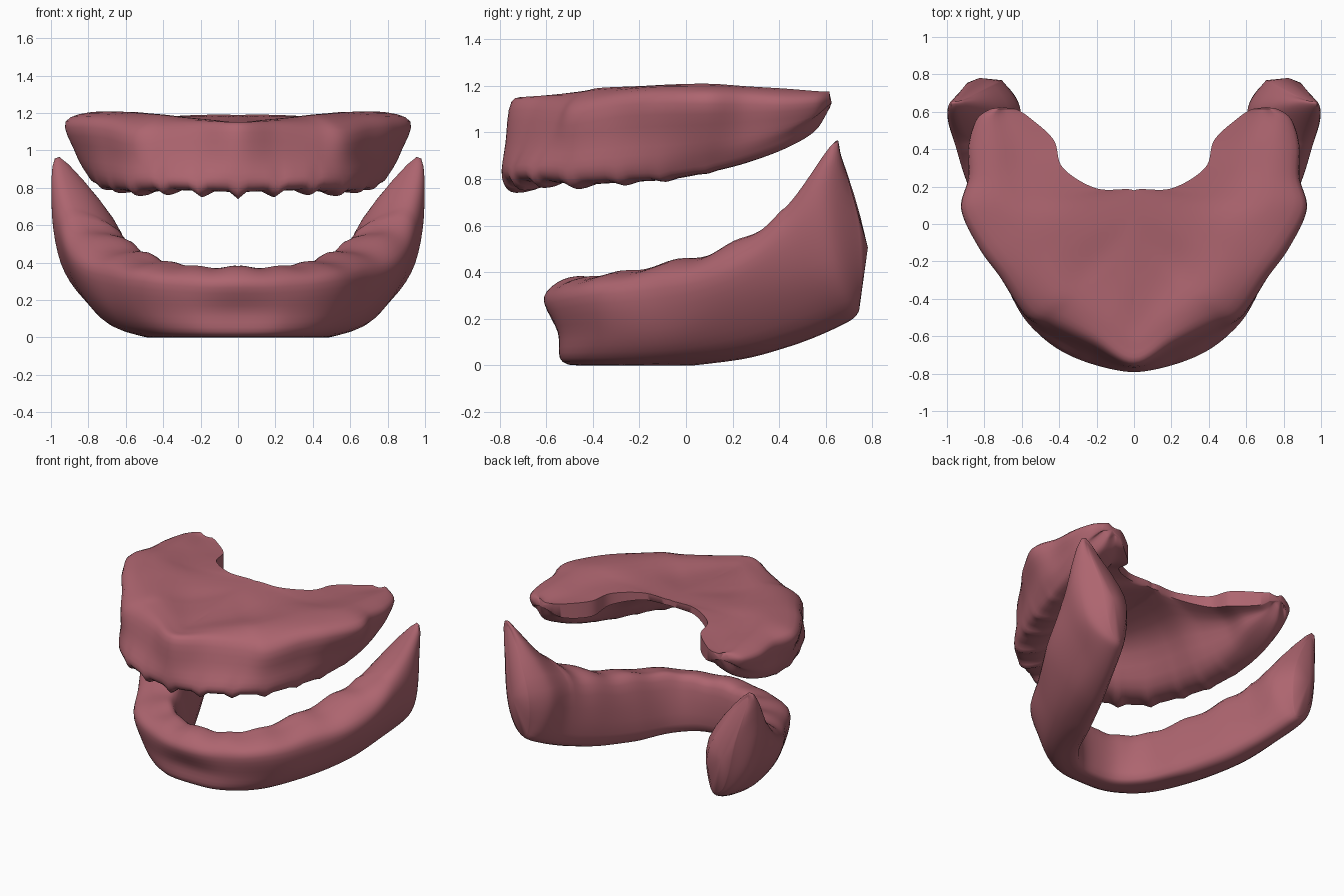
import bpy, bmesh, math
from mathutils import Vector as V

if "Cube" in bpy.data.objects:
    bpy.data.objects.remove(bpy.data.objects["Cube"])

gum = bpy.data.materials.new("gum_pink")
gum.diffuse_color = (0.42, 0.13, 0.16, 1)
gum.use_nodes = True
gum.node_tree.nodes["Principled BSDF"].inputs["Base Color"].default_value = gum.diffuse_color


def spline(pts, t, closed=False, mirror=False):
    """Catmull-Rom point at parameter t of a list of points."""
    n = len(pts)
    i = int(math.floor(t))
    if not closed:
        i = min(i, n - 2)
    f = t - i

    def get(k):
        if closed:
            return pts[k % n]
        if k < 0 and mirror:
            return V((-pts[1].x, pts[1].y, pts[1].z))
        return pts[max(0, min(n - 1, k))]
    a, b, c, d = (get(i + k) for k in (-1, 0, 1, 2))
    return 0.5 * (2*b + (c - a)*f + (2*a - 5*b + 4*c - d)*f*f + (3*b - a - 3*c + d)*f**3)


def loft(name, rings, closed, detail, step, wobble, dome):
    """Half arch lofted through key sections, then mirrored in x."""
    bm = bmesh.new()
    n = len(rings[0])
    grid = []
    for k in range((len(rings) - 1) * step + 1):
        s = k / step
        keys = [spline([r[j] for r in rings], s, mirror=True) for j in range(n)]
        for j, p in enumerate(keys):
            p.z += wobble(j, s)
        count = n * detail if closed else (n - 1) * detail + 1
        row = [spline(keys, q / detail, closed) for q in range(count)]
        for p in row:
            p.x = 0 if (k == 0 or p.x < 0.004) else p.x
            p.z = max(p.z, 0)
        grid.append([bm.verts.new(p) for p in row])
    for a, b in zip(grid, grid[1:]):
        for j in range(len(a)):
            q = (a[j - 1], a[j], b[j], b[j - 1])
            if any(v.co.x > 0.001 for v in q):
                bm.faces.new(q)
    # rear end cap, slightly domed
    end = grid[-1]
    mid = sum((v.co for v in end), V()) / len(end)
    c = bm.verts.new(mid + V((0, dome, 0)))
    for j in range(len(end)):
        bm.faces.new((end[j - 1], end[j], c))
    bmesh.ops.remove_doubles(bm, verts=bm.verts, dist=0.0005)
    bmesh.ops.recalc_face_normals(bm, faces=bm.faces)
    me = bpy.data.meshes.new(name)
    bm.to_mesh(me)
    bm.free()
    ob = bpy.data.objects.new(name, me)
    bpy.context.collection.objects.link(ob)
    me.materials.append(gum)
    m = ob.modifiers.new("mirror", 'MIRROR')
    m.use_clip = True
    m.merge_threshold = 0.002
    bpy.ops.object.select_all(action='DESELECT')
    ob.select_set(True)
    bpy.context.view_layer.objects.active = ob
    bpy.ops.object.shade_smooth_by_angle(angle=math.radians(60))
    return ob


# upper gum: top rim (x,y,z), ridge bottom (x,y,z), inner line (x,y,top,bottom)
upper_keys = [
    (0, -.75, 1.13, 0, -.79, .78, 0, -.40, 1.15, 1.08),
    (.22, -.63, 1.13, .22, -.75, .785, 0, -.28, 1.16, 1.10),
    (.42, -.53, 1.12, .42, -.66, .79, 0, -.15, 1.17, 1.11),
    (.56, -.48, 1.11, .58, -.51, .78, 0, -.02, 1.18, 1.13),
    (.70, -.28, 1.15, .69, -.30, .79, 0, .08, 1.185, 1.14),
    (.82, -.12, 1.16, .76, -.12, .80, 0, .18, 1.19, 1.15),
    (.92, .08, 1.155, .81, .08, .83, .20, .19, 1.19, 1.14),
    (.88, .25, 1.15, .83, .25, .87, .38, .30, 1.18, 1.10),
    (.88, .42, 1.14, .83, .42, .93, .43, .45, 1.17, 1.06),
    (.84, .56, 1.14, .80, .54, 1.00, .56, .57, 1.16, 1.06),
    (.77, .615, 1.14, .75, .60, 1.08, .63, .615, 1.16, 1.10),
]


def upper_ring(k):
    o, b = V(k[0:3]), V(k[3:6])
    mt, mb = V((k[6], k[7], k[8])), V((k[6], k[7], k[9]))
    d = V((mb.x - b.x, mb.y - b.y, 0))
    w = min(0.22, d.length * 0.6)
    d.normalize()
    shoulder = o.lerp(mt, 0.25)
    shoulder.z = max(o.z, mt.z) + 0.02 * min(1, k[0])
    side = o.lerp(b, 0.5) - d * 0.005
    inner = b + d * w + V((0, 0, .03))
    vault = inner.lerp(mb, 0.4)
    vault.z = inner.z + (mb.z - inner.z) * 0.72
    return [mt, o.lerp(mt, 0.6) + V((0, 0, .005)), shoulder, o, side,
            b + V((0, 0, .05)), b + d * min(.06, w * .4), inner, vault, mb]


def papillae(j, s):
    amp = {5: .025, 6: .04, 7: .01}.get(j, 0)
    return -amp * max(0, math.cos(2 * math.pi * s)) ** 2 * max(0, 1 - s / 7)


loft("upper_gum", [upper_ring(k) for k in upper_keys], False, 4, 8, papillae, .015)

# lower gum: outer bottom, outer middle, outer lip, crest, inner lip, inner bottom
lower_keys = [
    ((0, -.53, .015), (0, -.55, .14), (0, -.61, .29), (0, -.50, .37), (0, -.38, .33), (0, -.38, .02)),
    ((.22, -.50, .015), (.27, -.52, .14), (.28, -.55, .3), (.22, -.46, .37), (.18, -.35, .34), (.15, -.35, .02)),
    ((.42, -.34, .015), (.52, -.36, .15), (.53, -.40, .33), (.41, -.30, .395), (.32, -.25, .36), (.28, -.22, .02)),
    ((.56, -.05, .025), (.68, -.08, .16), (.70, -.12, .36), (.57, -.05, .44), (.43, -.02, .40), (.38, 0, .03)),
    ((.68, .25, .065), (.82, .20, .24), (.865, .16, .42), (.74, .20, .52), (.53, .24, .46), (.50, .27, .07)),
    ((.76, .50, .14), (.91, .46, .35), (.955, .42, .58), (.87, .43, .68), (.61, .44, .53), (.60, .50, .14)),
    ((.82, .69, .22), (.945, .64, .40), (.995, .60, .72), (.95, .63, .95), (.63, .63, .56), (.68, .69, .22)),
    ((.80, .745, .26), (.86, .76, .40), (.90, .745, .62), (.945, .655, .93), (.72, .765, .56), (.73, .745, .26)),
]


def sockets(j, s):
    amp = {2: .002, 3: .007, 4: .006}.get(j, 0)
    return amp * (math.cos(2 * math.pi * s) + .6 * math.sin(5.1 * s)) if s < 5 else 0


loft("lower_gum", [[V(p) for p in r] for r in lower_keys], True, 5, 10, sockets, .045)
